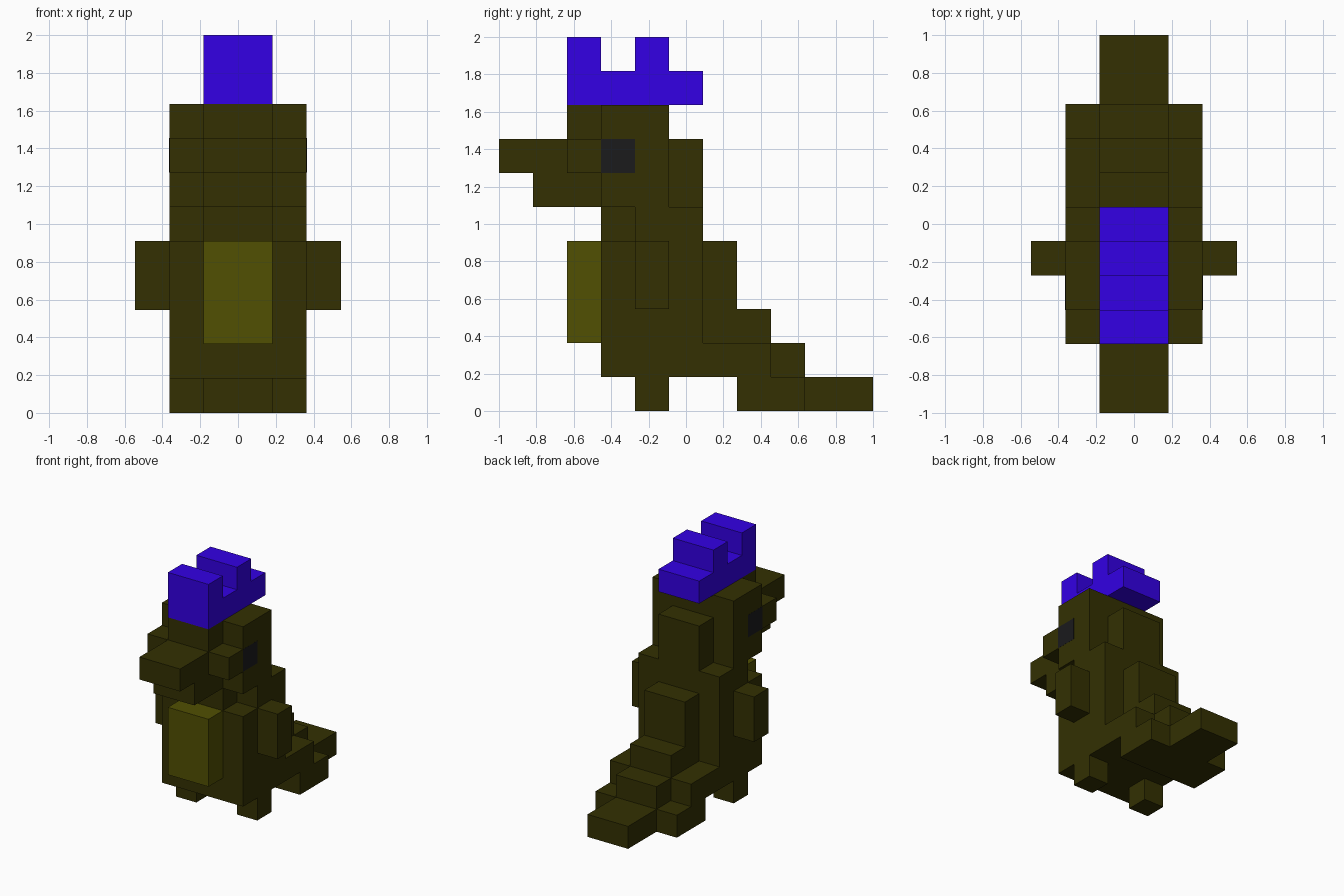
import bpy, bmesh

if "Cube" in bpy.data.objects:
    bpy.data.objects.remove(bpy.data.objects["Cube"])

U = 2 / 11  # one block of the 11-block grid


def material(name, rgb):
    m = bpy.data.materials.new(name)
    m.diffuse_color = (*rgb, 1)
    m.use_nodes = True
    m.node_tree.nodes["Principled BSDF"].inputs["Base Color"].default_value = m.diffuse_color
    return m


OLIVE = material("dark olive", (0.033, 0.030, 0.0006))
BELLY = material("light olive", (0.083, 0.079, 0.0006))
BLUE = material("violet blue", (0.033, 0.0, 0.78))
BLACK = material("charcoal", (0.0105, 0.0105, 0.0115))


def part(name, mat, *boxes, mirror=False):
    """Boxes in block units (x0, x1, y0, y1, z0, z1); y counts back from the nose tip."""
    bm = bmesh.new()
    for x0, x1, y0, y1, z0, z1 in boxes:
        spans = [(x0, x1)] + ([(-x1, -x0)] if mirror else [])
        for a, b in spans:
            verts = bmesh.ops.create_cube(bm, size=1)["verts"]
            for v in verts:
                v.co.x = (b if v.co.x > 0 else a) * U
                v.co.y = (y1 if v.co.y > 0 else y0) * U - 1
                v.co.z = (z1 if v.co.z > 0 else z0) * U
    me = bpy.data.meshes.new(name)
    bm.to_mesh(me)
    bm.free()
    me.materials.append(mat)
    ob = bpy.data.objects.new(name, me)
    bpy.context.collection.objects.link(ob)
    return ob


# Torso, shoulders and narrow neck front
part("torso", OLIVE, (-2, 2, 3, 6, 1, 5))
part("neck", OLIVE, (-2, 2, 4, 6, 5, 6), (-1, 1, 3, 4, 5, 6))
part("belly", BELLY, (-1, 1, 2, 3, 2, 5))
part("back_hump", OLIVE, (-1, 1, 6, 7, 3, 5))

# Head with snout, jaw and raised brow
part("head", OLIVE, (-2, 2, 3, 5, 6, 9))
part("head_back", OLIVE, (-1, 1, 5, 6, 6, 8))
part("brow", OLIVE, (-1, 1, 2, 3, 8, 9))
part("snout", OLIVE, (-1, 1, 0, 3, 7, 8))
part("jaw", OLIVE, (-1, 1, 1, 3, 6, 7))
part("cheeks", OLIVE, (1, 2, 2, 3, 7, 8), mirror=True)
part("eyes", BLACK, (2, 2.005, 3, 4, 7, 8), mirror=True)

# Crest with two upright teeth
part("crest", BLUE, (-1, 1, 2, 6, 9, 10), (-1, 1, 2, 3, 10, 11), (-1, 1, 4, 5, 10, 11))

# Limbs
part("arms", OLIVE, (2, 3, 4, 5, 3, 5), mirror=True)
part("feet", OLIVE, (1, 2, 4, 5, 0, 1), mirror=True)

# Stepped tail
part("tail_root", OLIVE, (-2, 2, 6, 8, 1, 2), (-1, 1, 6, 8, 2, 3))
part("tail_middle", OLIVE, (-2, 2, 7, 9, 0, 1), (-1, 1, 8, 9, 1, 2))
part("tail_tip", OLIVE, (-1, 1, 9, 11, 0, 1))
